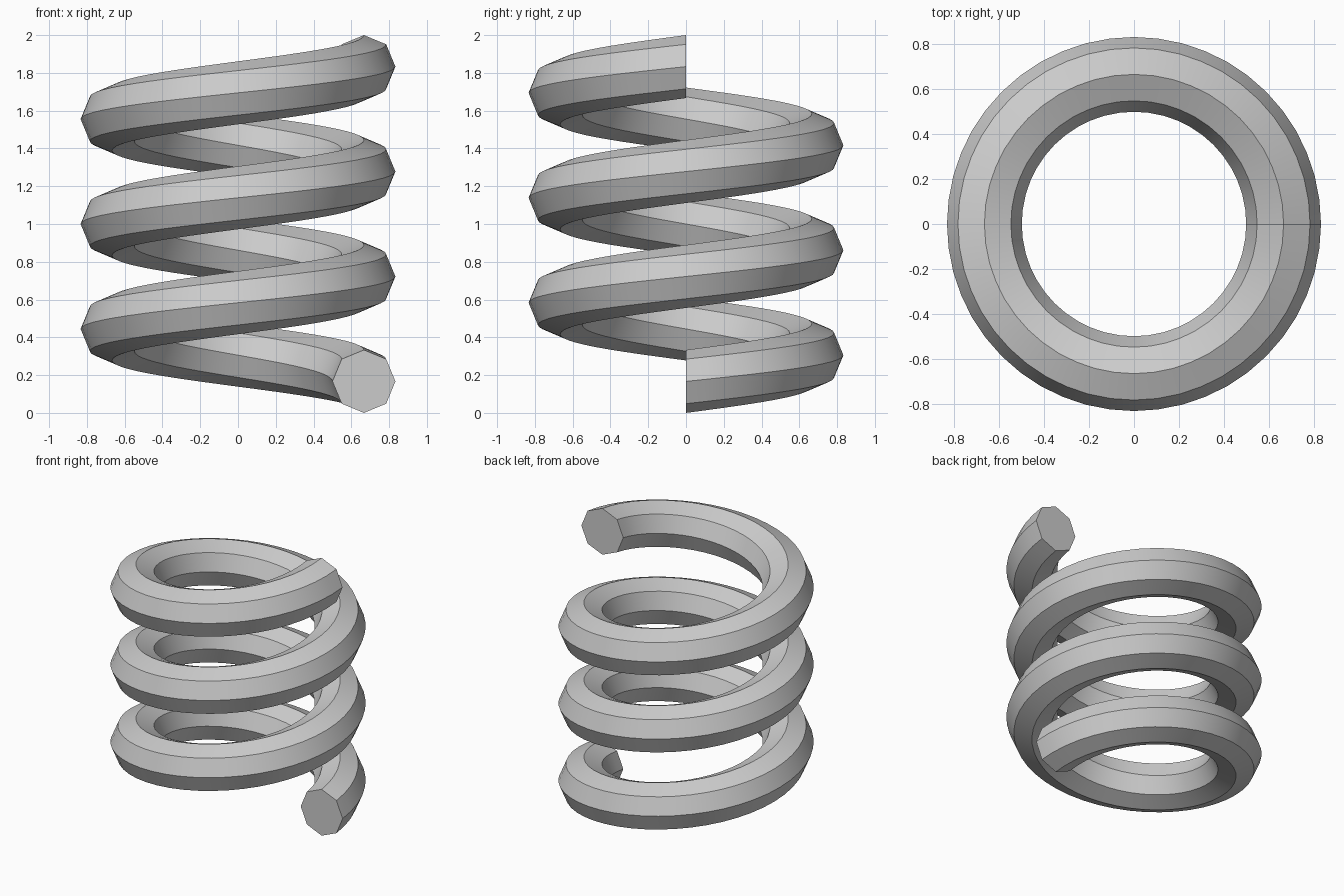
import bpy, bmesh
from math import sin, cos, pi, radians

if "Cube" in bpy.data.objects:
    bpy.data.objects.remove(bpy.data.objects["Cube"])

TURNS, STEPS, SIDES = 3, 48, 8
COIL_R, WIRE_R = 2 / 3, 1 / 6
PITCH = 5 / 9

bm = bmesh.new()

# Octagonal section swept up the helix, always in the radial plane
rings = []
for i in range(TURNS * STEPS + 1):
    a = 2 * pi * i / STEPS
    z0 = WIRE_R + PITCH * i / STEPS
    ring = []
    for k in range(SIDES):
        t = 2 * pi * k / SIDES
        r = COIL_R + WIRE_R * cos(t)
        ring.append(bm.verts.new((r * cos(a), r * sin(a), z0 + WIRE_R * sin(t))))
    rings.append(ring)

# Wire skin
for lo, hi in zip(rings, rings[1:]):
    for k in range(SIDES):
        n = (k + 1) % SIDES
        bm.faces.new((lo[k], lo[n], hi[n], hi[k]))

# Flat end caps
bm.faces.new(rings[0])
bm.faces.new(rings[-1])
bmesh.ops.recalc_face_normals(bm, faces=bm.faces[:])

mesh = bpy.data.meshes.new("coil_spring")
bm.to_mesh(mesh)
bm.free()
spring = bpy.data.objects.new("coil_spring", mesh)
bpy.context.collection.objects.link(spring)

# Smooth along the wire, crisp along the octagon edges
bpy.context.view_layer.objects.active = spring
spring.select_set(True)
bpy.ops.object.shade_smooth_by_angle(angle=radians(30))
